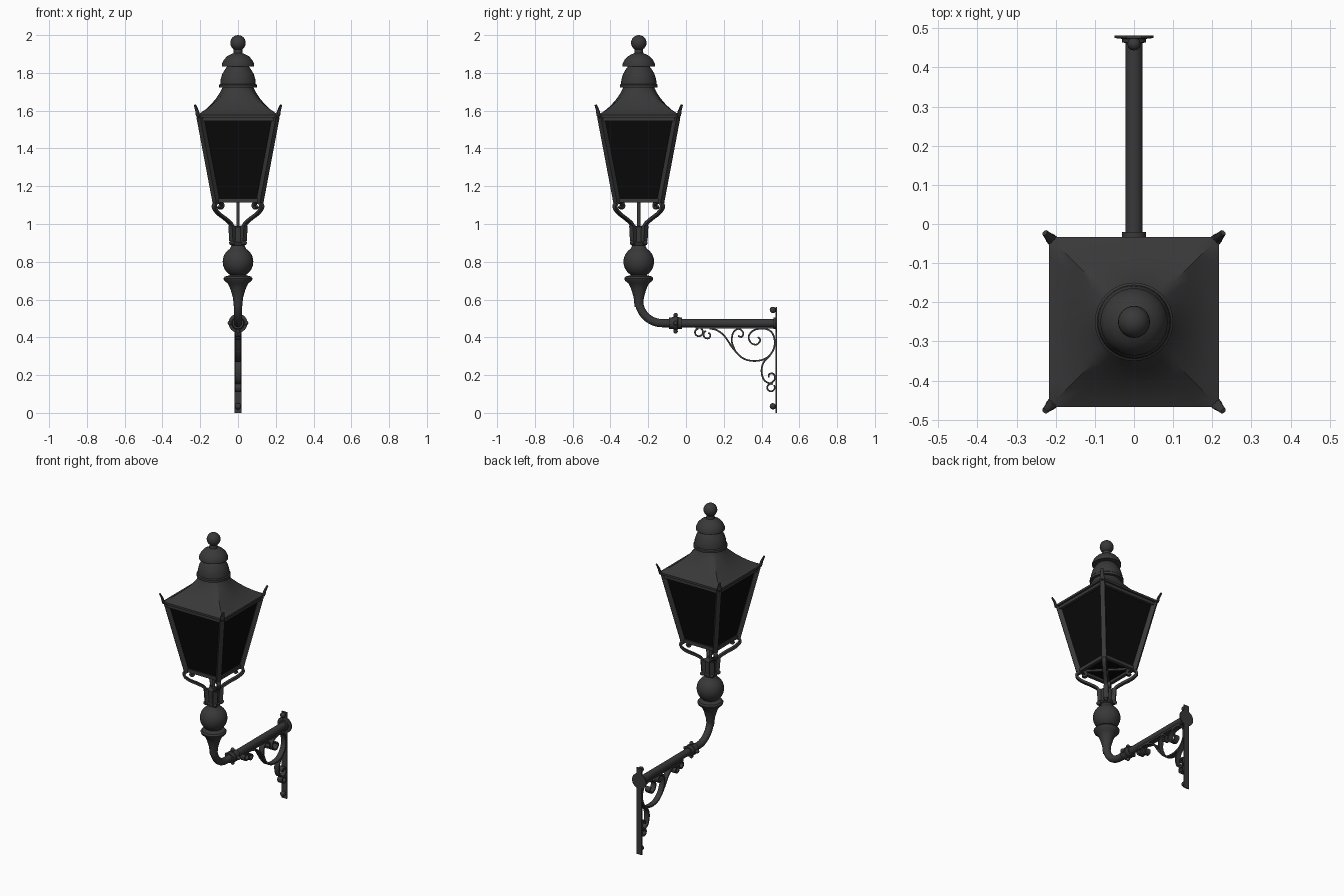
import bpy, bmesh, math
from mathutils import Vector, Matrix

if "Cube" in bpy.data.objects:
    bpy.data.objects.remove(bpy.data.objects["Cube"])

CY = -0.25  # lantern axis
AX = Vector((0, CY, 0))


def material(name, v):
    m = bpy.data.materials.new(name)
    m.diffuse_color = (v, v, v, 1)
    m.use_nodes = True
    m.node_tree.nodes["Principled BSDF"].inputs["Base Color"].default_value = m.diffuse_color
    return m


METAL = material("black iron", 0.04)
GLASS = material("dark glass", 0.003)


def finish(name, bm, mat=METAL, smooth=True):
    bmesh.ops.recalc_face_normals(bm, faces=bm.faces)
    me = bpy.data.meshes.new(name)
    bm.to_mesh(me)
    bm.free()
    ob = bpy.data.objects.new(name, me)
    bpy.context.collection.objects.link(ob)
    me.materials.append(mat)
    if smooth:
        bpy.ops.object.select_all(action='DESELECT')
        ob.select_set(True)
        bpy.context.view_layer.objects.active = ob
        bpy.ops.object.shade_smooth_by_angle(angle=math.radians(40))
    return ob


def loft(bm, rings, cap=True):
    vs = [[bm.verts.new(p) for p in r] for r in rings]
    n = len(vs[0])
    for a, b in zip(vs, vs[1:]):
        for i in range(n):
            j = (i + 1) % n
            bm.faces.new((a[i], a[j], b[j], b[i]))
    if cap:
        bm.faces.new(vs[0])
        bm.faces.new(vs[-1])


def lathe(name, profile, origin=AX, along_y=False, n=32):
    rings = []
    for r, h in profile:
        ring = []
        for i in range(n):
            a = 2 * math.pi * i / n
            c, s = r * math.cos(a), r * math.sin(a)
            ring.append(origin + Vector((c, h, s) if along_y else (c, s, h)))
        rings.append(ring)
    bm = bmesh.new()
    loft(bm, rings)
    return finish(name, bm)


def arc(cx, cy, r0, r1, a0, a1, n=14):
    """Points on a circle or spiral, angles in degrees."""
    out = []
    for i in range(n + 1):
        t = i / n
        a = math.radians(a0 + (a1 - a0) * t)
        r = r0 + (r1 - r0) * t
        out.append((cx + r * math.cos(a), cy + r * math.sin(a)))
    return out


def spline(pts, k=5):
    """Catmull-Rom through 2D points."""
    p = [Vector(q) for q in pts]
    p = [2 * p[0] - p[1]] + p + [2 * p[-1] - p[-2]]
    out = []
    for a, b, c, d in zip(p, p[1:], p[2:], p[3:]):
        for i in range(k):
            t = i / k
            out.append(0.5 * (2 * b + (c - a) * t + (2 * a - 5 * b + 4 * c - d) * t * t
                              + (3 * b - a - 3 * c + d) * t ** 3))
    return out + [p[-2]]


def sweep(bm, pts, u, origin, half_w, half_t, sides=4, taper=1.0):
    """Sweep a bar along 2D points lying in the plane of u and z."""
    z = Vector((0, 0, 1))
    nrm = u.cross(z)
    P = [origin + u * p[0] + z * p[1] for p in pts]
    rings = []
    for i, p in enumerate(P):
        t = (P[min(i + 1, len(P) - 1)] - P[max(i - 1, 0)]).normalized()
        side = t.cross(nrm)
        f = 1 + (taper - 1) * i / (len(P) - 1)
        ring = []
        for k in range(sides):
            a = 2 * math.pi * (k + 0.5) / sides
            g = 1.4142 if sides == 4 else 1
            ring.append(p + nrm * (half_w * f * g * math.cos(a)) + side * (half_t * f * g * math.sin(a)))
        rings.append(ring)
    loft(bm, rings)


def box(bm, x0, x1, y0, y1, z0, z1):
    m = Matrix.Translation(((x0 + x1) / 2, (y0 + y1) / 2, (z0 + z1) / 2)) @ Matrix.Diagonal(
        (x1 - x0, y1 - y0, z1 - z0, 1))
    bmesh.ops.create_cube(bm, size=1, matrix=m)


def square(h, z):
    return [AX + Vector((sx * h, sy * h, z)) for sx, sy in ((1, 1), (-1, 1), (-1, -1), (1, -1))]


Y = Vector((0, 1, 0))
O = Vector((0, 0, 0))
DIAG = [Vector((sx, sy, 0)).normalized() for sx in (-1, 1) for sy in (-1, 1)]

# Lantern panes
bm = bmesh.new()
loft(bm, [square(0.113, 1.13), square(0.195, 1.565)])
finish("glass_panes", bm, GLASS, False)

# Corner posts and sills of the lantern
bm = bmesh.new()
for d in DIAG:
    sweep(bm, [(0.163, 1.115), (0.284, 1.568)], d, AX, 0.014, 0.014)
for i in range(4):
    d = Matrix.Rotation(i * math.pi / 2, 3, 'Z') @ Vector((1, 0, 0))
    s = Vector((-d.y, d.x, 0))
    for r, h, z in ((0.113, 0.122, 1.125), (0.198, 0.205, 1.555)):
        sweep(bm, [(-h, z), (h, z)], s, AX + d * r, 0.01, 0.011)
for d in DIAG[:2]:
    sweep(bm, [(-0.15, 1.122), (0.15, 1.122)], d, AX, 0.008, 0.006)
finish("lantern_frame", bm, METAL, False)

# Roof: square eaves flowing into a round neck
rings = []
prof = [(0.2, 1.562, 0), (0.217, 1.565, 0), (0.217, 1.578, 0), (0.2, 1.587, 0), (0.172, 1.606, 0.06),
        (0.145, 1.631, 0.18), (0.118, 1.662, 0.4), (0.097, 1.693, 0.7), (0.083, 1.72, 1), (0.078, 1.745, 1)]
for h, z, t in prof:
    ring = []
    for i in range(48):
        a = 2 * math.pi * i / 48
        c, s = math.cos(a), math.sin(a)
        r = h * ((1 - t) / max(abs(c), abs(s)) + t)
        ring.append(AX + Vector((r * c, r * s, z)))
    rings.append(ring)
bm = bmesh.new()
loft(bm, rings)
finish("roof", bm)

# Upturned horns on the roof corners
bm = bmesh.new()
for d in DIAG:
    sweep(bm, spline([(0.27, 1.56), (0.298, 1.575), (0.307, 1.6), (0.322, 1.63)]), d, AX, 0.018, 0.012, 8, 0.45)
finish("corner_horns", bm)

# Tiered chimney cap and ball finial
lathe("chimney_cap", [(0.07, 1.722), (0.1, 1.722), (0.1, 1.737), (0.094, 1.742), (0.092, 1.765), (0.083, 1.795),
                      (0.068, 1.82), (0.058, 1.833), (0.086, 1.835), (0.086, 1.846), (0.076, 1.868),
                      (0.058, 1.888), (0.035, 1.9), (0.024, 1.904), (0.022, 1.93)])


def ball(name, c, r, seg=24):
    bm = bmesh.new()
    bmesh.ops.create_uvsphere(bm, u_segments=seg, v_segments=seg // 2, radius=r, matrix=Matrix.Translation(c))
    return finish(name, bm)


ball("finial_ball", (0, CY, 1.959), 0.041)

# Feed pipe under the lantern
lathe("feed_pipe", [(0.009, 0.95), (0.009, 1.13)], n=12)

# Column: collar, globe, bell and taper
globe = [(0.081 * math.cos(a), 0.8 + 0.081 * math.sin(a)) for a in
         [math.radians(d) for d in range(-60, 66, 9)]]
lathe("column", [(0.022, 0.56), (0.027, 0.61), (0.04, 0.655), (0.054, 0.685), (0.073, 0.7), (0.077, 0.712),
                 (0.07, 0.722), (0.05, 0.727)] + globe +
      [(0.035, 0.885), (0.041, 0.89), (0.041, 0.9), (0.034, 0.906), (0.034, 0.94), (0.036, 0.985), (0.03, 0.99)])

# Scrolled legs holding the lantern, with a rivet on each
bm = bmesh.new()
leg = spline([(0.042, 0.89), (0.043, 0.95), (0.05, 0.995), (0.09, 1.025), (0.145, 1.055), (0.176, 1.085),
              (0.172, 1.107), (0.148, 1.117), (0.127, 1.11), (0.12, 1.095), (0.13, 1.085), (0.141, 1.093)])
for d in DIAG:
    sweep(bm, leg, d, AX, 0.012, 0.007)
    sweep(bm, [(0.04, 0.91), (0.046, 0.99)], d, AX, 0.014, 0.012)
    bmesh.ops.create_uvsphere(bm, u_segments=8, v_segments=6, radius=0.012,
                              matrix=Matrix.Translation(AX + d * 0.05 + Vector((0, 0, 0.9))))
finish("scroll_legs", bm)

# Arm: elbow and horizontal pipe
bm = bmesh.new()
sweep(bm, [(CY, 0.62)] + arc(CY + 0.125, 0.6, 0.125, 0.125, 180, 270) + [(0.475, 0.475)], Y, O, 0.022, 0.022, 20)
finish("arm", bm)

# Coupling on the arm and rose at the wall
lathe("arm_coupling", [(0.022, -0.035), (0.03, -0.035), (0.032, -0.012), (0.036, -0.01), (0.036, 0.01),
                       (0.032, 0.012), (0.03, 0.035), (0.022, 0.035)], Vector((0, -0.055, 0.475)), True, 24)
for i in range(4):
    a = i * math.pi / 2
    ball("coupling_bolt", (0.043 * math.cos(a), -0.055, 0.475 + 0.043 * math.sin(a)), 0.012, 12)
lathe("wall_rose", [(0.022, 0.462), (0.03, 0.464), (0.031, 0.473), (0.05, 0.475), (0.05, 0.482)],
      Vector((0, 0, 0.475)), True)

# Wall plate with bolts
bm = bmesh.new()
box(bm, -0.019, 0.019, 0.474, 0.482, 0, 0.56)
finish("wall_plate", bm, METAL, False)
for z in (0.035, 0.545):
    ball("plate_bolt", (0, 0.46, z), 0.017, 12)

# Scrollwork below the arm
main = spline([(0.125, 0.447), (0.165, 0.437), (0.205, 0.405), (0.25, 0.34), (0.3, 0.29), (0.36, 0.275),
               (0.42, 0.287), (0.458, 0.325), (0.47, 0.375), (0.455, 0.425), (0.415, 0.446),
               (0.36, 0.438), (0.332, 0.405), (0.345, 0.37), (0.375, 0.362), (0.393, 0.385), (0.38, 0.402)])
branch = spline([(0.262, 0.325), (0.243, 0.375), (0.25, 0.425), (0.28, 0.445), (0.303, 0.425),
                 (0.295, 0.402), (0.276, 0.408)])
lower = spline([(0.445, 0.305), (0.41, 0.265), (0.4, 0.22), (0.413, 0.175), (0.445, 0.157), (0.47, 0.178),
                (0.463, 0.207), (0.44, 0.205), (0.438, 0.188)])
bm = bmesh.new()
for path in (main, branch, lower,
             arc(0.067, 0.427, 0.024, 0.018, 60, -270),
             arc(0.114, 0.412, 0.024, 0.012, 110, 430),
             arc(0.45, 0.134, 0.02, 0.02, 60, 400)):
    sweep(bm, path, Y, O, 0.017, 0.0045)
box(bm, -0.017, 0.017, 0.05, 0.474, 0.447, 0.458)
finish("bracket_scrolls", bm)
